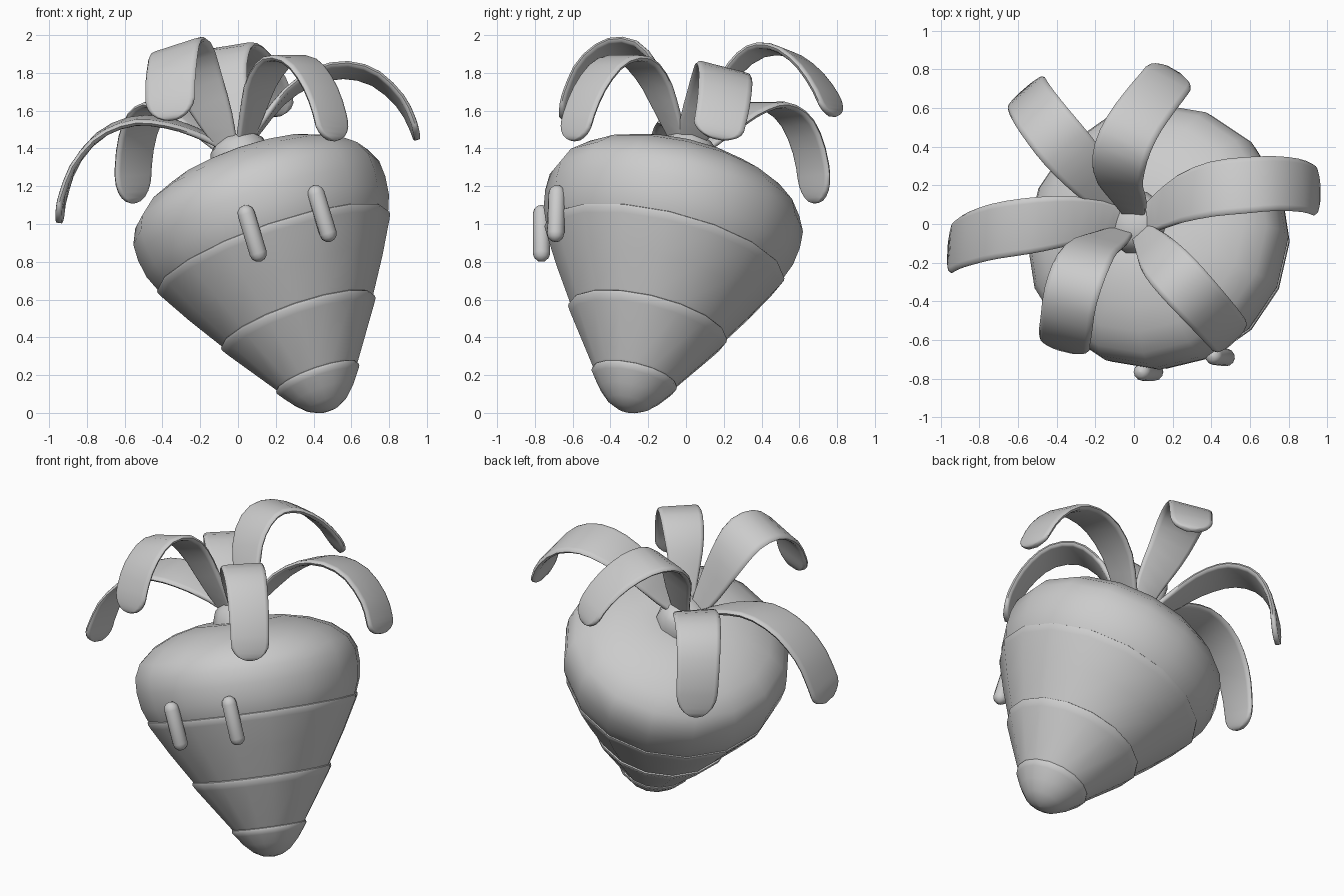
import bpy, bmesh, math
from mathutils import Vector, Matrix

if "Cube" in bpy.data.objects:
    bpy.data.objects.remove(bpy.data.objects["Cube"])

AXIS = Vector((-0.35, 0.24, 1)).normalized()   # leaning root axis
MID = Vector((0.19, -0.115, 0.845))            # axis point at the widest seam
TILT = Matrix.Translation(MID) @ Vector((0, 0, 1)).rotation_difference(AXIS).to_matrix().to_4x4()


def finish(bm, name, angle=40):
    bmesh.ops.recalc_face_normals(bm, faces=bm.faces)
    me = bpy.data.meshes.new(name)
    bm.to_mesh(me)
    bm.free()
    ob = bpy.data.objects.new(name, me)
    bpy.context.collection.objects.link(ob)
    bpy.ops.object.select_all(action='DESELECT')
    ob.select_set(True)
    bpy.context.view_layer.objects.active = ob
    bpy.ops.object.shade_smooth_by_angle(angle=math.radians(angle))
    return ob


def skin(bm, rings):
    for a, b in zip(rings, rings[1:]):
        n = len(a)
        for i in range(n):
            bm.faces.new((a[i], a[(i + 1) % n], b[(i + 1) % n], b[i]))
    bm.faces.new(rings[0])
    bm.faces.new(rings[-1])


def lathe(name, profile, matrix, sides=16, angle=50):
    # profile: (position along axis, radius)
    bm = bmesh.new()
    rings = []
    for s, r in profile:
        rings.append([bm.verts.new(matrix @ Vector((r * math.cos(2 * math.pi * i / sides),
                                                    r * math.sin(2 * math.pi * i / sides), s)))
                      for i in range(sides)])
    skin(bm, rings)
    return finish(bm, name, angle)


def spline(pts, t):
    # Catmull-Rom point at t in 0..1
    n = len(pts) - 1
    k = min(int(t * n), n - 1)
    f = t * n - k
    p1, p2 = pts[k], pts[k + 1]
    p0 = pts[k - 1] if k else 2 * p1 - p2
    p3 = pts[k + 2] if k + 2 <= n else 2 * p2 - p1
    return 0.5 * (2 * p1 + (p2 - p0) * f + (2 * p0 - 5 * p1 + 4 * p2 - p3) * f * f
                  + (3 * p1 - p0 - 3 * p2 + p3) * f ** 3)


def leaf(name, path, side_a, side_b, width=0.27, thick=0.034):
    pts = [Vector(p) for p in path]
    sa, sb = Vector(side_a).normalized(), Vector(side_b).normalized()
    length = sum((b - a).length for a, b in zip(pts, pts[1:]))
    section = [(-1, 0), (-0.93, 0.8), (-0.8, 1), (0.8, 1), (0.93, 0.8),
               (1, 0), (0.93, -0.8), (0.8, -1), (-0.8, -1), (-0.93, -0.8)]
    ts = [i / 16 for i in range(15)] + [0.905, 0.935, 0.96, 0.98, 0.993, 1]
    bm = bmesh.new()
    rings = []
    for t in ts:
        p = spline(pts, t)
        tan = (spline(pts, min(1, t + .01)) - spline(pts, max(0, t - .01))).normalized()
        side = sa.lerp(sb, t)
        side = (side - tan * side.dot(tan)).normalized()
        nor = tan.cross(side)
        grow = 0.4 + 0.6 * math.sin(min(1, t / 0.45) * math.pi / 2)
        grow *= 1 - 0.12 * max(0, t - 0.5) * 2
        d = min(1, (1 - t) * length / (width * 0.42))      # rounded tip
        w = width / 2 * grow * max(0.12, math.sqrt(1 - (1 - d) ** 2))
        h = thick / 2 * (0.4 if t == 1 else 1)
        rings.append([bm.verts.new(p + side * (w * u) + nor * (h * v)) for u, v in section])
    skin(bm, rings)
    return finish(bm, name, 60)


# Root: four nested bands, each lower one ending in a rounded lip
lathe("root_tip", [(-.905, .005), (-.895, .06), (-.865, .115), (-.81, .17), (-.75, .215),
                   (-.727, .231), (-.713, .23), (-.706, .218), (-.70, .15)], TILT)
lathe("root_lower_band", [(-.76, .12), (-.735, .208), (-.70, .232), (-.44, .41), (-.408, .43),
                          (-.393, .43), (-.385, .418), (-.38, .33)], TILT)
lathe("root_middle_band", [(-.44, .32), (-.41, .41), (-.38, .428), (-.2, .54), (-.03, .636),
                           (-.002, .65), (.012, .65), (.02, .638), (.025, .55)], TILT)
lathe("root_crown", [(-.04, .5), (-.01, .63), (.02, .647), (.1, .678), (.2, .692), (.29, .688),
                     (.37, .65), (.45, .555), (.51, .42), (.545, .27), (.545, .15), (.53, .01)], TILT)
lathe("stem", [(.48, .175), (.56, .165), (.62, .145), (.655, .11), (.67, .03)], TILT, 10)

# Two eyes: slanted capsules on the front
cap = [(math.sin(math.radians(a)), math.cos(math.radians(a))) for a in (-88, -60, -30, 0, 30, 60, 88)]
for name, top, low in (("left_eye", (.043, -.765, 1.055), (.107, -.765, .845)),
                       ("right_eye", (.413, -.683, 1.16), (.477, -.69, .95))):
    a, b = Vector(low), Vector(top)
    half, r = (b - a).length / 2, .046
    m = Matrix.Translation((a + b) / 2) @ (b - a).to_track_quat('Z', 'Y').to_matrix().to_4x4()
    lathe(name, [(r * s + (half if i > 3 else -half), r * c) for i, (s, c) in enumerate(cap)]
          [:4] + [(half, r)] + [(half + r * s, r * c) for s, c in cap[4:]], m, 12)

# Six drooping strap leaves
leaf("leaf_left", [(-.06, .02, 1.40), (-.19, .03, 1.47), (-.36, .015, 1.53), (-.55, -.01, 1.545),
                   (-.73, -.04, 1.47), (-.86, -.08, 1.32), (-.925, -.115, 1.15), (-.95, -.15, 1.01)],
     (.05, 1, .1), (0.1, 1, .1), .29)
leaf("leaf_back_left", [(-.06, .06, 1.38), (-.16, .17, 1.48), (-.28, .31, 1.59), (-.40, .45, 1.63),
                        (-.50, .58, 1.55), (-.55, .66, 1.36), (-.555, .69, 1.11)],
     (.7, .7, 0), (.75, .65, 0), .28)
leaf("leaf_front_left", [(-.06, -.04, 1.42), (-.13, -.08, 1.58), (-.22, -.13, 1.78), (-.28, -.23, 1.91),
                         (-.33, -.38, 1.93), (-.35, -.52, 1.84), (-.36, -.60, 1.70), (-.35, -.65, 1.55)],
     (.85, -.25, .4), (.95, -.2, .22), .3)
leaf("leaf_front_right", [(.03, -.03, 1.42), (.08, -.10, 1.6), (.13, -.17, 1.76), (.22, -.27, 1.87),
                          (.33, -.39, 1.86), (.42, -.49, 1.75), (.48, -.56, 1.6), (.51, -.60, 1.44)],
     (.7, .7, 0), (.75, .7, 0), .26)
leaf("leaf_right", [(.05, .03, 1.43), (.12, .06, 1.52), (.24, .13, 1.67), (.40, .18, 1.78),
                    (.57, .20, 1.815), (.73, .21, 1.77), (.86, .20, 1.65), (.92, .18, 1.54), (.95, .16, 1.45)],
     (-.1, 1, -.3), (0, 1, -.22), .3)
leaf("leaf_back", [(0, .05, 1.42), (-.03, .13, 1.6), (-.08, .23, 1.79), (-.07, .36, 1.91),
                   (-.01, .50, 1.92), (.08, .63, 1.84), (.16, .73, 1.71), (.20, .79, 1.57)],
     (.95, 0, .35), (.85, -.45, -.05), .29)
